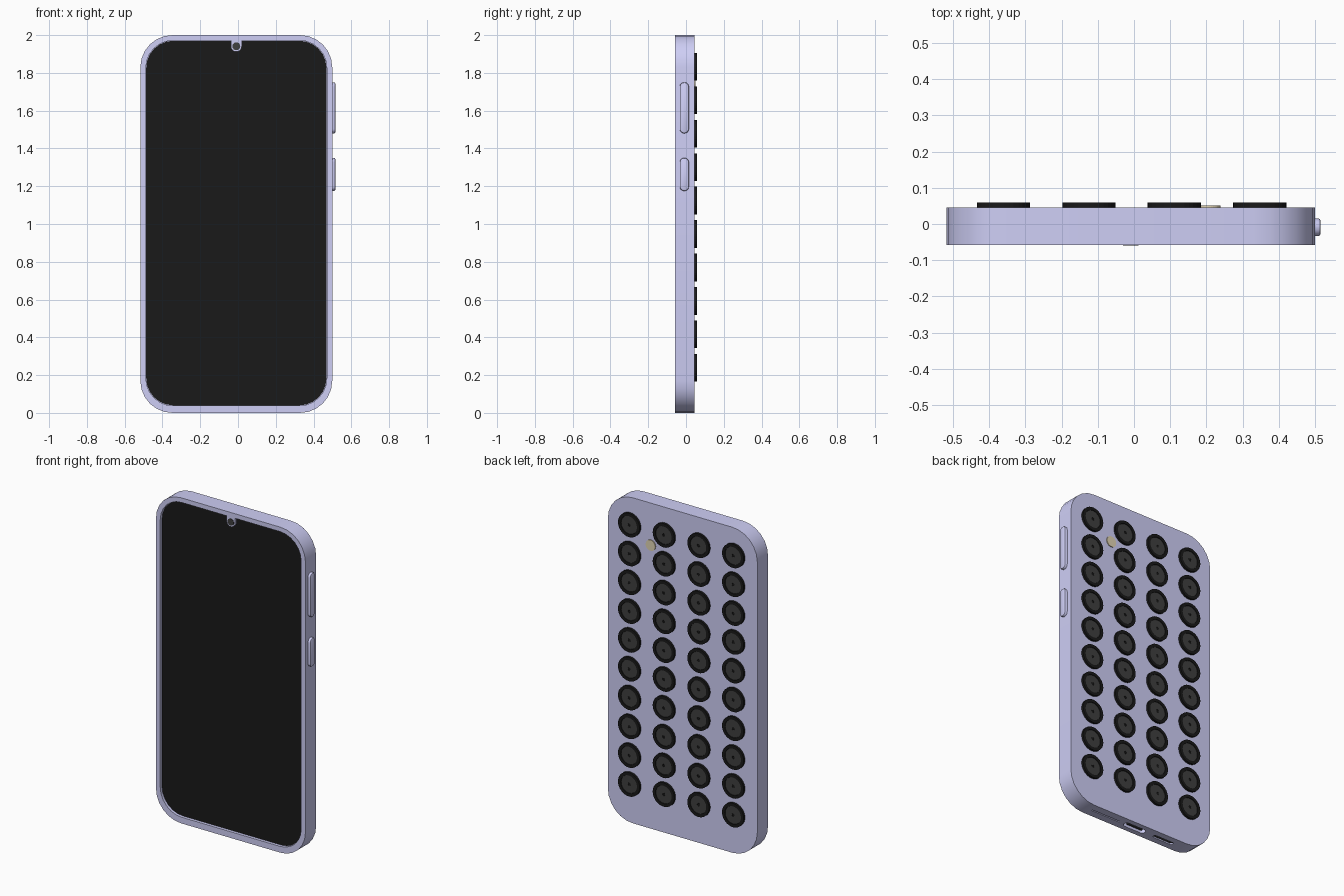
import bpy, bmesh
from math import sin, cos, pi, radians

if "Cube" in bpy.data.objects:
    bpy.data.objects.remove(bpy.data.objects["Cube"])

CX = -0.009                      # body centre in x (buttons stick out on +x)
Y0, Y1 = -0.058, 0.046           # front and back of the body


def material(name, rgb):
    m = bpy.data.materials.new(name)
    m.diffuse_color = (*rgb, 1)
    m.use_nodes = True
    m.node_tree.nodes["Principled BSDF"].inputs["Base Color"].default_value = m.diffuse_color
    return m


LILAC = material("lilac", (0.62, 0.62, 0.92))
BLACK = material("black", (0.01, 0.01, 0.01))
GREY = material("dark_grey", (0.05, 0.05, 0.05))
CREAM = material("cream", (0.75, 0.66, 0.45))


def rounded(cu, cv, hu, hv, r, seg=6):
    """Rounded rectangle outline in 2D."""
    pts = []
    for k, (su, sv) in enumerate([(1, 1), (-1, 1), (-1, -1), (1, -1)]):
        for i in range(seg + 1):
            a = k * pi / 2 + i / seg * pi / 2
            pts.append((cu + su * (hu - r) + r * cos(a), cv + sv * (hv - r) + r * sin(a)))
    return pts


def place(p, axis, d):
    u, v = p
    return {"x": (d, u, v), "y": (u, d, v), "z": (u, v, d)}[axis]


def finish(bm, name, mats, smooth=False):
    bmesh.ops.recalc_face_normals(bm, faces=bm.faces)
    me = bpy.data.meshes.new(name)
    bm.to_mesh(me)
    bm.free()
    for m in mats:
        me.materials.append(m)
    ob = bpy.data.objects.new(name, me)
    bpy.context.collection.objects.link(ob)
    if smooth:
        bpy.ops.object.select_all(action="DESELECT")
        ob.select_set(True)
        bpy.context.view_layer.objects.active = ob
        bpy.ops.object.shade_smooth_by_angle(angle=radians(30))
    return ob


def skin(name, loops, axis, mats, smooth=False, ring_mats=None):
    """Closed solid through a series of (outline, depth) loops, capped at both ends."""
    bm = bmesh.new()
    rings = [[bm.verts.new(place(p, axis, d)) for p in pts] for pts, d in loops]
    n = len(rings[0])
    for k in range(len(rings) - 1):
        a, b = rings[k], rings[k + 1]
        for i in range(n):
            j = (i + 1) % n
            f = bm.faces.new((a[i], a[j], b[j], b[i]))
            f.material_index = ring_mats[k] if ring_mats else 0
    bm.faces.new(rings[0])
    end = bm.faces.new(rings[-1])
    end.material_index = ring_mats[-1] if ring_mats else 0
    return finish(bm, name, mats, smooth)


def prism(name, pts, axis, d0, d1, mat, smooth=False):
    return skin(name, [(pts, d0), (pts, d1)], axis, [mat], smooth)


def circle(cu, cv, r, n=32):
    return [(cu + r * cos(2 * pi * i / n), cv + r * sin(2 * pi * i / n)) for i in range(n)]


# Body shell with a recessed front
outer = rounded(CX, 1.0, 0.508, 1.0, 0.17)
inner = rounded(CX, 1.005, 0.479, 0.967, 0.145)
floor_y = Y0 + 0.018
body = skin("body", [(outer, Y1), (outer, Y0), (inner, Y0), (inner, floor_y)], "y", [LILAC], True)

# Screen
prism("screen", rounded(CX, 1.005, 0.477, 0.965, 0.143), "y", floor_y - 0.003, floor_y + 0.002, BLACK)

# Front camera tab and lens
tab = [(CX + 0.029 * cos(pi + pi * i / 12), 1.941 + 0.029 * sin(pi + pi * i / 12)) for i in range(13)]
tab += [(CX + 0.029, 1.975), (CX - 0.029, 1.975)]
prism("front_camera_tab", tab, "y", Y0 + 0.001, floor_y, LILAC)
prism("front_camera_lens", circle(CX, 1.941, 0.021, 24), "y", Y0 - 0.001, Y0 + 0.01, GREY)

# Side buttons
for name, z0, z1 in (("volume_button", 1.48, 1.75), ("power_button", 1.175, 1.35)):
    cz, hz = (z0 + z1) / 2, (z1 - z0) / 2
    big, small = rounded(-0.009, cz, 0.024, hz, 0.023), rounded(-0.009, cz, 0.018, hz - 0.006, 0.017)
    mid = rounded(-0.009, cz, 0.022, hz - 0.002, 0.021)
    skin(name, [(big, 0.485), (big, 0.509), (mid, 0.513), (small, 0.515)], "x", [LILAC], True)

# Bottom openings: cut slots with a filler at the bottom of each
for name, x, hx, hy, mat in (("charge_port", CX, 0.075, 0.02, BLACK),
                             ("speaker_slot", -0.217, 0.07, 0.012, GREY),
                             ("tray_slot", 0.2, 0.1, 0.004, GREY)):
    pts = rounded(x, -0.006, hx, hy, hy * 0.98)
    depth = 0.04 if name == "charge_port" else 0.012
    cutter = prism(name + "_cutter", pts, "z", -0.05, depth, LILAC)
    cutter.hide_render = True
    cutter.hide_viewport = True
    mod = body.modifiers.new(name, "BOOLEAN")
    mod.operation = "DIFFERENCE"
    mod.solver = "EXACT"
    mod.object = cutter
    prism(name + "_floor", pts, "z", depth - 0.004, depth + 0.002, mat)
prism("charge_port_tongue", rounded(CX, -0.006, 0.055, 0.006, 0.004), "z", 0.006, 0.04, GREY)

# Rear lens: black rim, grey glass, black pupil
profile = [(0.0735, -0.002), (0.0735, 0.0135), (0.055, 0.0135), (0.054, 0.010),
           (0.009, 0.010), (0.008, 0.009)]
first = skin("rear_lens", [(circle(0, 0, r), d) for r, d in profile], "y",
             [BLACK, GREY], ring_mats=[0, 0, 0, 1, 0, 0])
for col in range(4):
    for row in range(10):
        if col == row == 0:
            lens = first
        else:
            lens = bpy.data.objects.new("rear_lens", first.data)
            bpy.context.collection.objects.link(lens)
        lens.location = (-0.36 + 0.2357 * col, Y1, 1.832 - 0.177 * row)

# Flash
prism("flash", circle(0.206, 1.742, 0.033), "y", Y1 - 0.003, Y1 + 0.005, CREAM)
